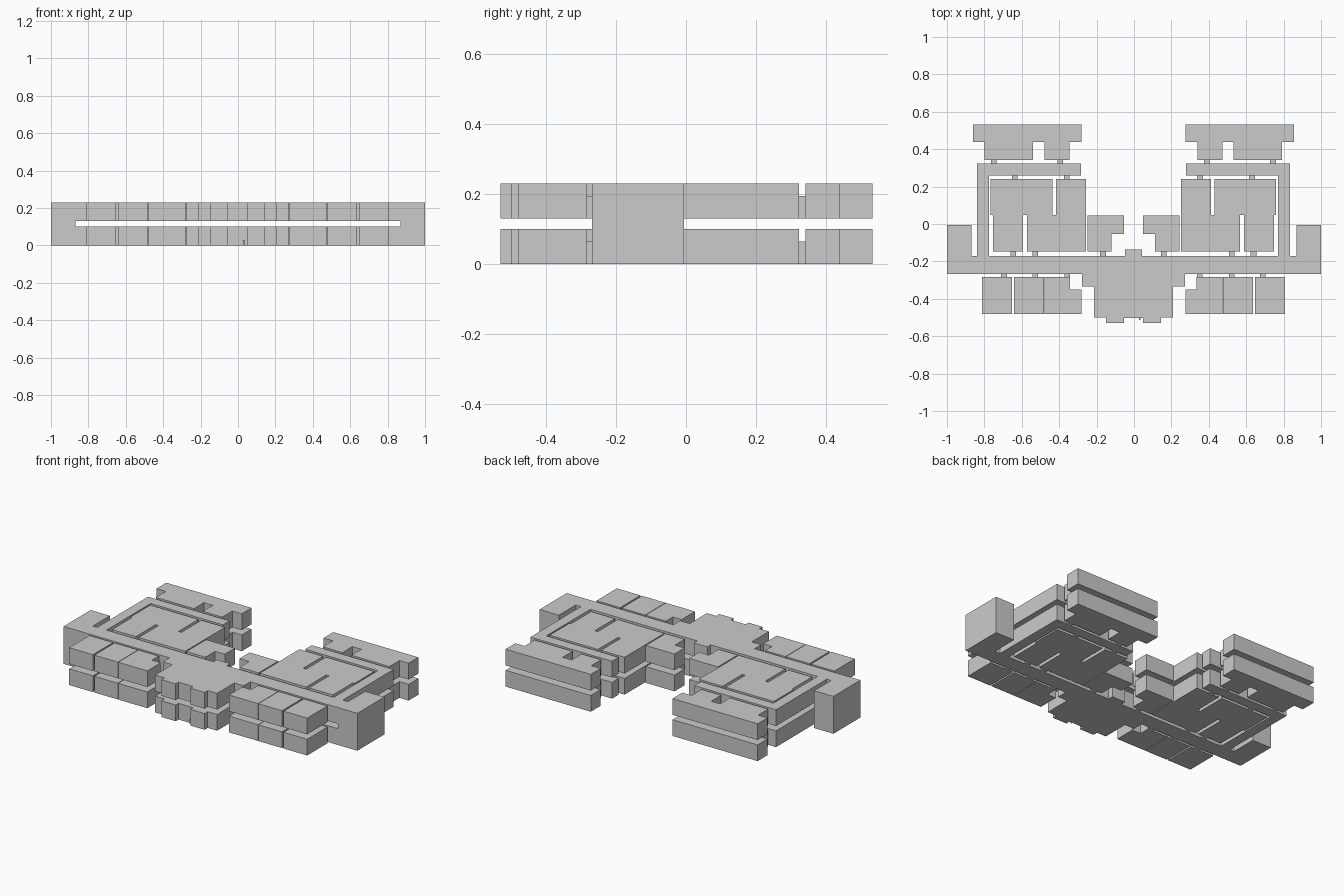
import bpy, bmesh

AXIS = -0.003                      # symmetry axis of the wings
FLOORS = [("lower", 0.0), ("upper", 0.13)]
STOREY, DOOR_H = 0.10, 0.065


def prism(name, pts, z0, h):
    """Extrude a closed plan outline straight up."""
    bm = bmesh.new()
    face = bm.faces.new([bm.verts.new((x, y, z0)) for x, y in pts])
    ext = bmesh.ops.extrude_face_region(bm, geom=[face])
    for v in ext["geom"]:
        if isinstance(v, bmesh.types.BMVert):
            v.co.z += h
    bmesh.ops.recalc_face_normals(bm, faces=bm.faces)
    me = bpy.data.meshes.new(name)
    bm.to_mesh(me)
    bm.free()
    ob = bpy.data.objects.new(name, me)
    bpy.context.collection.objects.link(ob)
    return ob


def rect(x0, x1, y0, y1):
    return [(x0, y0), (x1, y0), (x1, y1), (x0, y1)]


def side(pts, s):
    return [(AXIS + s * x, y) for x, y in pts]


# Half of the lobby and main corridor, from front centre round to back centre
half_hall = [(0.05, -0.503), (0.05, -0.53), (0.147, -0.53), (0.147, -0.50),
             (0.211, -0.50), (0.211, -0.333), (0.276, -0.333), (0.276, -0.268),
             (0.88, -0.268), (0.88, -0.17),
             (0.836, -0.17), (0.836, 0.323), (0.28, 0.323), (0.28, 0.259),
             (0.773, 0.259), (0.773, -0.17),
             (0.046, -0.17), (0.046, -0.137)]
hall = side(half_hall, 1) + side(half_hall, -1)[::-1]

# Plan outlines of the rooms on one side (x measured outward from the axis)
rooms = {
    "front_outer_room": rect(0.649, 0.81, -0.48, -0.283),
    "front_middle_room": rect(0.479, 0.639, -0.48, -0.283),
    "front_inner_room": [(0.278, -0.48), (0.476, -0.48), (0.476, -0.283),
                         (0.338, -0.283), (0.338, -0.35), (0.278, -0.35)],
    "court_outer_room": [(0.597, 0.24), (0.763, 0.24), (0.763, 0.047),
                         (0.752, 0.047), (0.752, -0.147), (0.59, -0.147),
                         (0.59, 0.047), (0.597, 0.047)],
    "court_inner_room": [(0.253, 0.24), (0.414, 0.24), (0.414, 0.047),
                         (0.434, 0.047), (0.434, 0.24), (0.597, 0.24),
                         (0.597, 0.047), (0.57, 0.047), (0.57, -0.147),
                         (0.253, -0.147)],
    "centre_room": [(0.05, 0.045), (0.246, 0.045), (0.246, -0.147),
                    (0.116, -0.147), (0.116, -0.053), (0.05, -0.053)],
    "back_rooms": [(0.278, 0.533), (0.858, 0.533), (0.858, 0.438),
                   (0.795, 0.438), (0.795, 0.341), (0.536, 0.341),
                   (0.536, 0.438), (0.475, 0.438), (0.475, 0.341),
                   (0.342, 0.341), (0.342, 0.438), (0.278, 0.438)],
}

# Low door passages joining rooms to corridors: (y0, y1, x centres)
doors = [(-0.283, -0.268, (0.354, 0.525, 0.692)),
         (-0.17, -0.147, (0.163, 0.525, 0.642)),
         (0.24, 0.259, (0.356, 0.634)),
         (0.323, 0.341, (0.392, 0.746))]

for floor, z in FLOORS:
    prism(f"{floor}_hall_and_corridors", hall, z, STOREY)
    for label, s in (("right", 1), ("left", -1)):
        for name, pts in rooms.items():
            prism(f"{floor}_{label}_{name}", side(pts, s), z, STOREY)
        for y0, y1, xs in doors:
            for x in xs:
                prism(f"{floor}_{label}_door_passage",
                      side(rect(x - 0.015, x + 0.015, y0, y1), s), z, DOOR_H)

# Stair towers joining both floors at the ends
for label, s in (("right", 1), ("left", -1)):
    pts = [(s * x, y) for x, y in rect(0.869, 1.0, -0.268, -0.005)]
    prism(f"{label}_stair_tower", pts, 0, 0.23)

# Small entrance post
prism("entrance_post", rect(0.028, 0.034, -0.512, -0.502), 0, 0.028)
